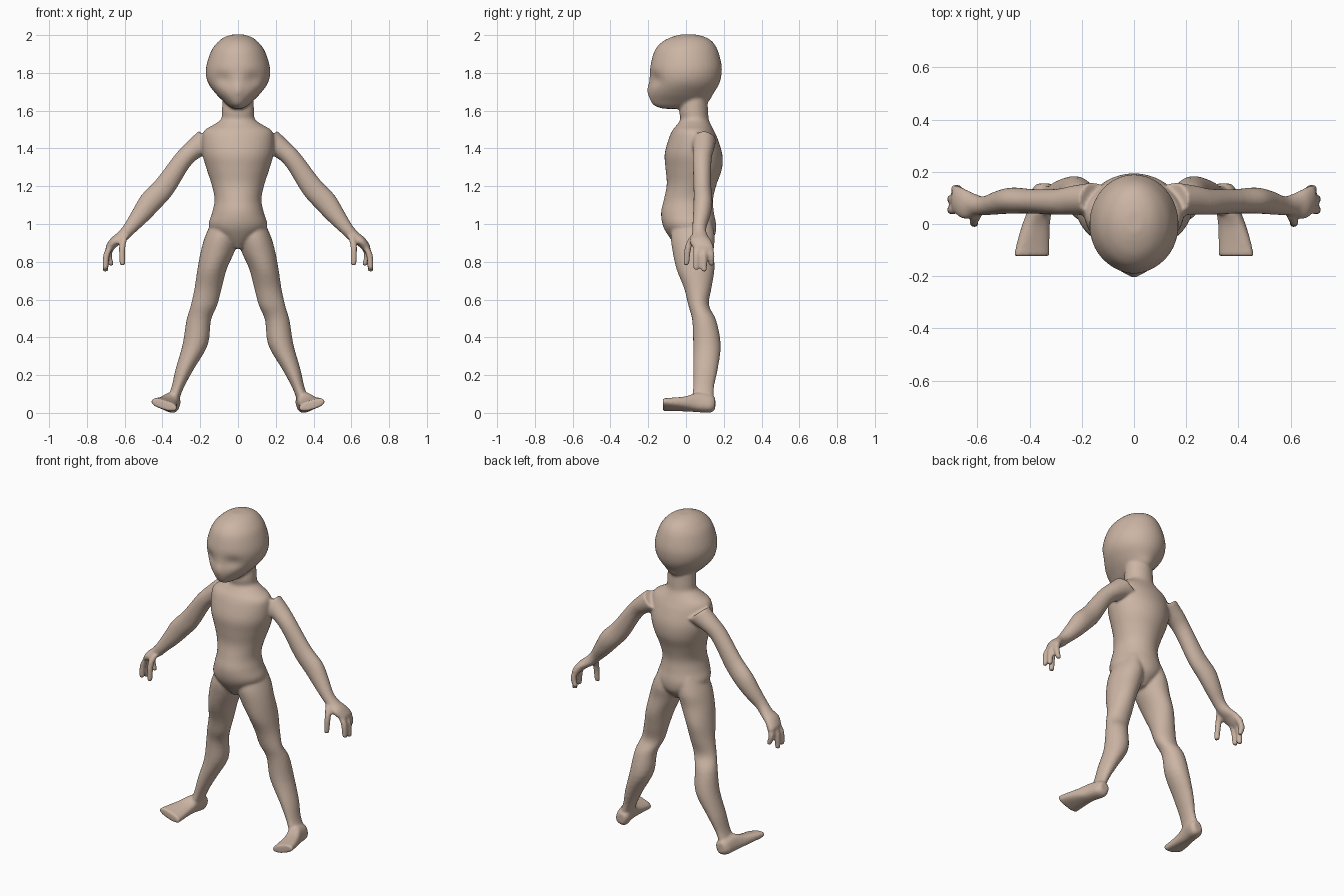
import bpy, bmesh, math
from mathutils import Vector

bm = bmesh.new()
X, Y, Z = Vector((1, 0, 0)), Vector((0, 1, 0)), Vector((0, 0, 1))


def spline(rows, steps=4):
    """Catmull-Rom interpolation of tuples."""
    out = []
    n = len(rows)
    for i in range(n - 1):
        p = [rows[max(0, min(n - 1, i + k))] for k in (-1, 0, 1, 2)]
        for s in range(steps):
            t = s / steps
            out.append([0.5 * (2 * b + (c - a) * t + (2 * a - 5 * b + 4 * c - d) * t * t
                               + (3 * b - a - 3 * c + d) * t ** 3) for a, b, c, d in zip(*p)])
    out.append(list(rows[-1]))
    return out


def loft(rows, u, v, sides=28, power=1.0, mirror=False):
    """Rows are (cx, cy, cz, half size along u, half size along v)."""
    made = []
    for sx in ((1, -1) if mirror else (1,)):
        rings = []
        for cx, cy, cz, a, b in spline(rows):
            ring = []
            for k in range(sides):
                t = 2 * math.pi * k / sides
                c, s = math.cos(t), math.sin(t)
                c = math.copysign(abs(c) ** power, c)
                s = math.copysign(abs(s) ** power, s)
                p = Vector((cx, cy, cz)) + u * (max(a, .002) * c) + v * (max(b, .002) * s)
                ring.append(bm.verts.new((p.x * sx, p.y, p.z)))
            rings.append(ring)
        faces = [bm.faces.new(rings[0]), bm.faces.new(rings[-1])]
        for r, q in zip(rings, rings[1:]):
            for k in range(sides):
                m = (k + 1) % sides
                faces.append(bm.faces.new((r[k], r[m], q[m], q[k])))
        bmesh.ops.recalc_face_normals(bm, faces=faces)
        made += [w for r in rings for w in r]
    return made


def level(rows):
    """(z, x inner, x outer, y front, y back) to loft rows."""
    return [((i + o) / 2, (f + b) / 2, z, (o - i) / 2, (b - f) / 2) for z, i, o, f, b in rows]


def centred(rows):
    return level([(z, -w, w, f, b) for z, w, f, b in rows])


# Head, with shallow eye sockets and a small nose
head = loft(centred([
    (2.003, .03, -.03, .05), (1.99, .07, -.075, .10), (1.965, .105, -.125, .14),
    (1.92, .14, -.165, .168), (1.845, .166, -.187, .188), (1.79, .17, -.192, .188),
    (1.74, .155, -.194, .175), (1.69, .118, -.195, .145), (1.65, .078, -.186, .12),
    (1.625, .05, -.165, .06), (1.61, .025, -.12, .02)]), X, Y, 40)
for w in head:
    x, y, z = w.co
    if y < -.05:
        w.co.y += .018 * math.exp(-((abs(x) - .08) / .045) ** 2 - ((z - 1.765) / .035) ** 2)
        w.co.y -= .012 * math.exp(-(x / .022) ** 2 - ((z - 1.71) / .035) ** 2)

# Neck and torso
loft(centred([
    (1.70, .08, -.02, .11), (1.60, .085, -.035, .117), (1.555, .09, -.03, .12),
    (1.525, .13, -.048, .132), (1.495, .178, -.072, .147), (1.45, .19, -.092, .168),
    (1.37, .188, -.113, .192), (1.29, .166, -.108, .19), (1.21, .14, -.102, .162),
    (1.13, .124, -.117, .143), (1.06, .137, -.132, .148), (.99, .155, -.122, .16),
    (.93, .11, -.088, .148), (.87, .025, -.04, .09)]), X, Y, 40)

# Legs
loft(level([
    (1.03, .02, .13, -.06, .13), (.94, .0, .172, -.08, .152), (.86, .016, .196, -.072, .147),
    (.76, .06, .215, -.05, .151), (.66, .086, .23, -.01, .135), (.57, .11, .25, .012, .122),
    (.49, .143, .273, .033, .16), (.36, .16, .294, .038, .184), (.23, .235, .331, .038, .168),
    (.14, .284, .351, .038, .149), (.08, .308, .373, .033, .147), (.04, .315, .382, .05, .147)]),
    X, Y, mirror=True)

# Feet, splayed and tilted outwards
tilt = math.radians(18)
loft([(.345, .155, .05, .025, .03), (.348, .13, .048, .042, .046), (.36, .06, .055, .044, .05),
      (.375, 0, .048, .053, .036), (.385, -.06, .045, .063, .029), (.392, -.123, .043, .071, .024)],
     Vector((math.cos(tilt), 0, math.sin(tilt))), Vector((-math.sin(tilt), 0, math.cos(tilt))),
     power=.75, mirror=True)

# Arms down to the palm
across = Vector((.77, 0, .64))
loft([(.15, .095, 1.444, .076, .065), (.228, .092, 1.397, .056, .056), (.292, .085, 1.338, .05, .05),
      (.389, .087, 1.197, .058, .047), (.464, .09, 1.116, .06, .05), (.516, .083, 1.048, .05, .046),
      (.573, .07, .977, .036, .037), (.61, .073, .937, .032, .042), (.65, .077, .908, .028, .058),
      (.68, .092, .875, .022, .055), (.69, .092, .86, .014, .048)], across, Y, mirror=True)

# Three fingers and a thumb on each hand
digits = [
    [(.665, .06, .89), (.695, .055, .84), (.702, .054, .765)],
    [(.665, .092, .89), (.695, .095, .84), (.702, .096, .755)],
    [(.66, .118, .89), (.685, .133, .84), (.672, .135, .785)],
    [(.60, .04, .935), (.613, .012, .88), (.612, .002, .79)]]
for path in digits:
    a, b, c = path
    tip = (c[0], c[1], c[2] - .006)
    loft([a + (.02, .02), b + (.018, .018), c + (.015, .015), tip + (.007, .007)],
         X, Y, 14, mirror=True)

# Fuse everything into one smooth skin
mesh = bpy.data.meshes.new("body")
bm.to_mesh(mesh)
bm.free()
body = bpy.data.objects.new("body", mesh)
bpy.context.collection.objects.link(body)
skin = bpy.data.materials.new("skin")
skin.diffuse_color = (.60, .46, .37, 1)
mesh.materials.append(skin)
mesh.shade_smooth()
remesh = body.modifiers.new("fuse", 'REMESH')
remesh.mode = 'VOXEL'
remesh.voxel_size = .008
remesh.use_smooth_shade = True
soften = body.modifiers.new("soften", 'SMOOTH')
soften.factor = .5
soften.iterations = 5
